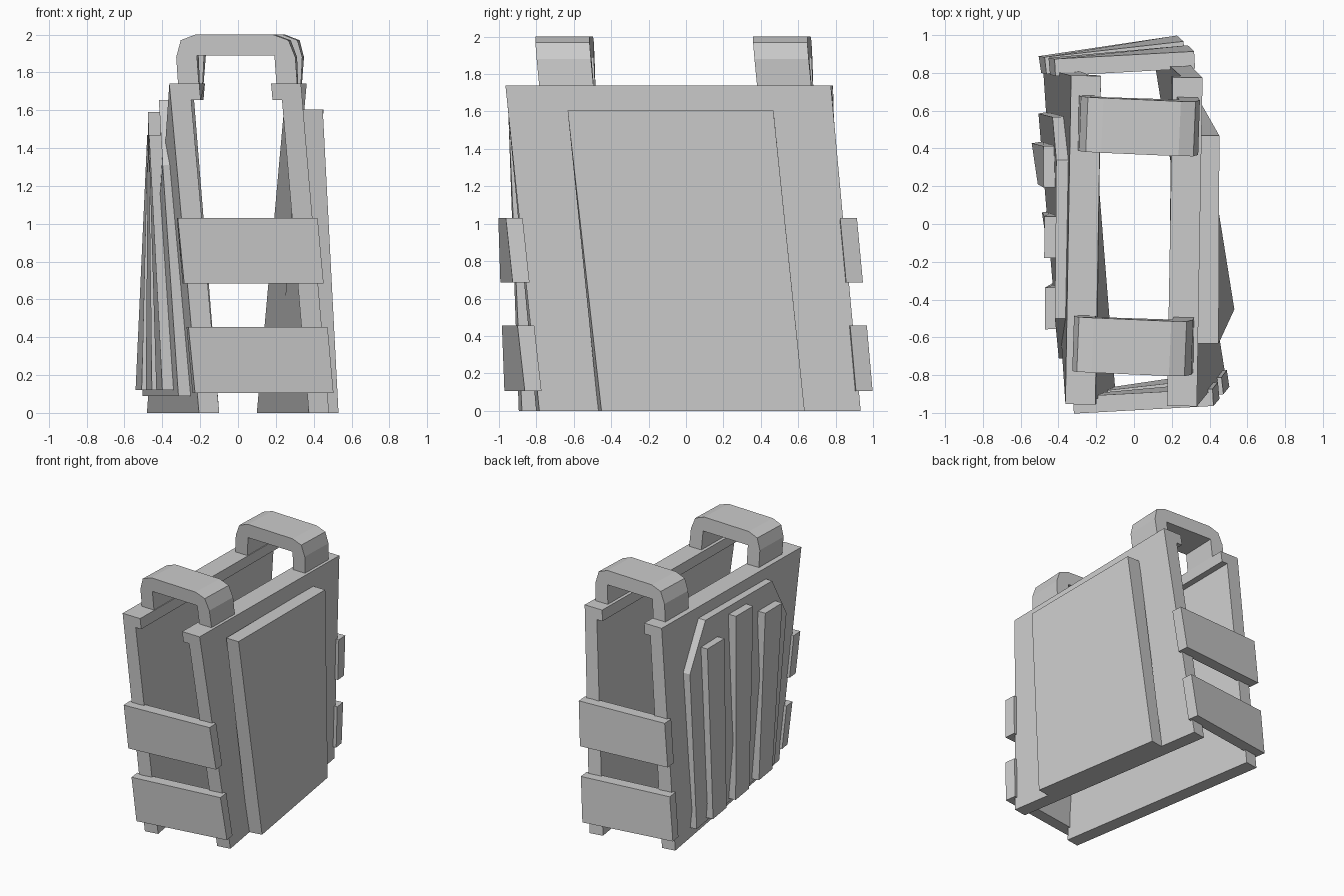
import bpy, bmesh, math

if "Cube" in bpy.data.objects:
    bpy.data.objects.remove(bpy.data.objects["Cube"])

# The whole model is upright, then leaned in y and twisted about z
def warp(co):
    x, y, z = co
    t = math.radians(9.1 - 5.8 * z)
    c, s = math.cos(t), math.sin(t)
    return (x * c - y * s, 0.02 - 0.063 * z + x * s + y * c, z)

def prism(name, profile, axis, lo, hi):
    """Extrude a profile of (x, z) along y, or of (y, z) along x, then warp it."""
    bm = bmesh.new()
    def vert(a, z, d):
        return bm.verts.new(warp((a, d, z) if axis == 'y' else (d, a, z)))
    near = [vert(a, z, lo) for a, z in profile]
    far = [vert(a, z, hi) for a, z in profile]
    n = len(profile)
    bm.faces.new(near)
    bm.faces.new(far[::-1])
    for i in range(n):
        j = (i + 1) % n
        bm.faces.new((near[j], near[i], far[i], far[j]))
    bmesh.ops.recalc_face_normals(bm, faces=bm.faces)
    me = bpy.data.meshes.new(name)
    bm.to_mesh(me)
    bm.free()
    ob = bpy.data.objects.new(name, me)
    bpy.context.collection.objects.link(ob)
    return ob

def rect(a0, a1, z0, z1):
    return [(a0, z0), (a1, z0), (a1, z1), (a0, z1)]

# Two main walls with a lip along the inner top edge
wall = [(0.24, 0), (0.348, 0), (0.348, 1.74), (0.19, 1.74), (0.19, 1.655), (0.24, 1.655)]
for side, s in (("right", 1), ("left", -1)):
    prism(f"{side}_wall", [(s * x, z) for x, z in wall], 'y', -0.87, 0.87)

# Plain pad on the right wall
prism("right_pad", rect(-0.55, 0.55, 0, 1.605), 'x', 0.34, 0.45)

# Clipped-corner panel with three ribs on the left wall
panel = [(-0.64, 0.09), (0.64, 0.09), (0.64, 1.31), (0.42, 1.655), (-0.42, 1.655), (-0.64, 1.31)]
prism("left_panel", panel, 'x', -0.415, -0.34)
for i, (y, top) in enumerate(((-0.37, 1.47), (0.01, 1.59), (0.38, 1.47))):
    prism(f"left_rib_{i + 1}", rect(y - 0.11, y + 0.11, 0.12, top), 'x', -0.475, -0.41)

# Cross straps joining the walls at both ends
for end, s in (("front", -1), ("back", 1)):
    for level, z0, z1 in (("lower", 0.105, 0.455), ("upper", 0.685, 1.03)):
        prism(f"{end}_{level}_strap", rect(-0.37, 0.37, z0, z1), 'y', s * 0.85, s * 0.94)

# Arched straps over the top
half = [(0.315, 1.70), (0.315, 1.88), (0.285, 1.97), (0.205, 2.0)]
inner = [(0.205, 1.70), (0.205, 1.89)]
arch = half + [(-x, z) for x, z in half[::-1]] + [(-x, z) for x, z in inner] + inner[::-1]
for end, y in (("front", -0.545), ("back", 0.62)):
    prism(f"{end}_shoulder_strap", [(x + 0.01, z) for x, z in arch], 'y', y - 0.145, y + 0.145)
